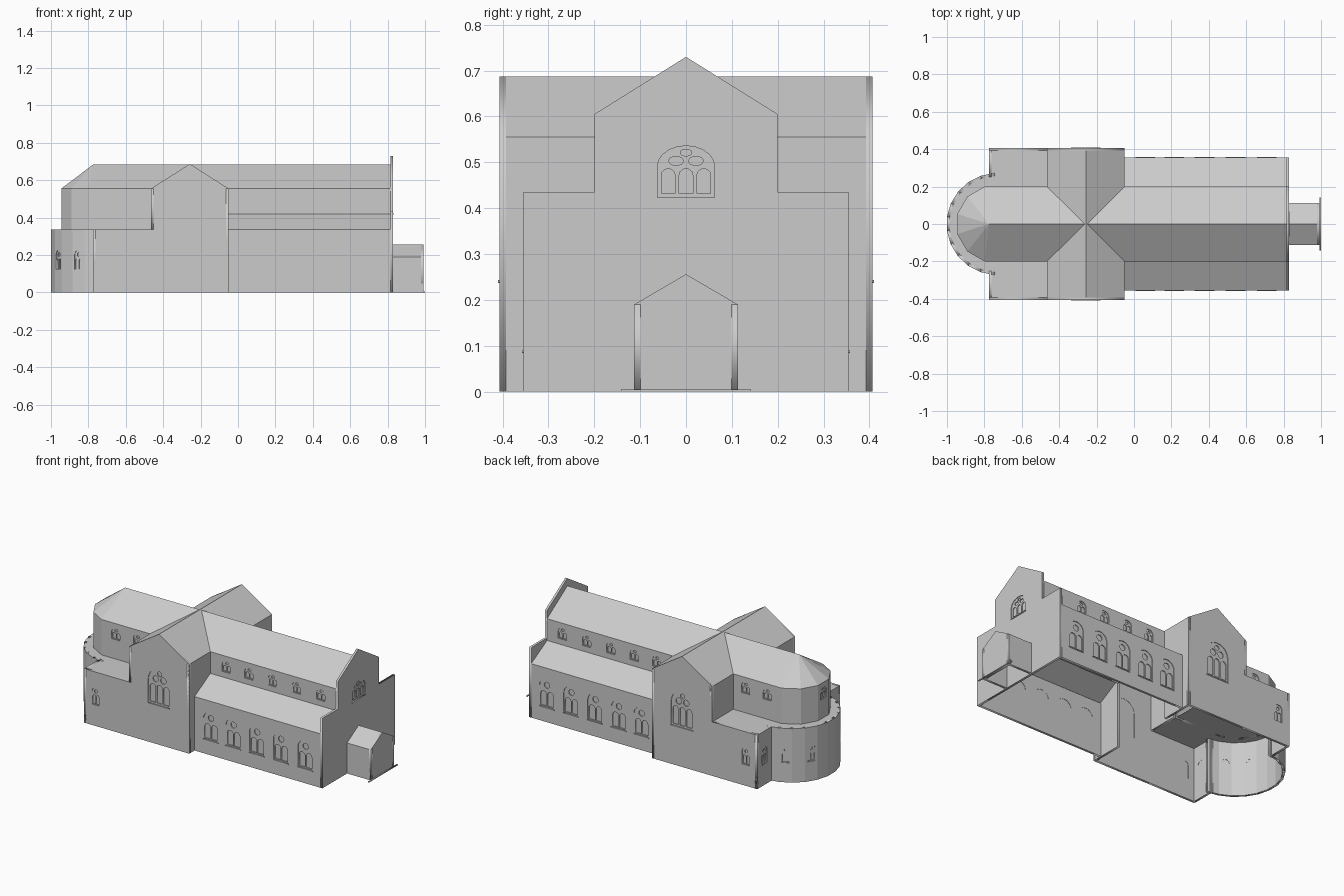
import bpy, bmesh
from math import pi, sin, cos, tan, radians
from mathutils import Matrix, Vector

if "Cube" in bpy.data.objects:
    bpy.data.objects.remove(bpy.data.objects["Cube"])

THICK = 0.014                      # wall thickness
NAVE, EAVE, RIDGE = 0.2, 0.555, 0.683
AISLE, SIDE, LOW = 0.355, 0.407, 0.335
WEST, T0, T1 = 0.815, -0.465, -0.05   # facade, transept sides


def emit(name, bm, mirror):
    me = bpy.data.meshes.new(name)
    bm.to_mesh(me)
    bm.free()
    ob = bpy.data.objects.new(name, me)
    bpy.context.collection.objects.link(ob)
    if mirror:
        m = ob.modifiers.new("mirror", 'MIRROR')
        m.use_axis = (False, True, False)
        m.use_mirror_merge = False
    return ob


def slab(bm, loops, z0, z1, M):
    """Flat filled outline with holes, extruded from z0 to z1, added to bm."""
    cu = bpy.data.curves.new("tmp", 'CURVE')
    cu.dimensions, cu.fill_mode, cu.extrude = '2D', 'BOTH', (z1 - z0) / 2
    for loop in loops:
        s = cu.splines.new('POLY')
        s.points.add(len(loop) - 1)
        for p, (u, v) in zip(s.points, loop):
            p.co = (u, v, 0, 1)
        s.use_cyclic_u = True
    ob = bpy.data.objects.new("tmp", cu)
    bpy.context.collection.objects.link(ob)
    deps = bpy.context.evaluated_depsgraph_get()
    me = bpy.data.meshes.new_from_object(ob.evaluated_get(deps))
    me.transform(M @ Matrix.Translation((0, 0, (z0 + z1) / 2)))
    bm.from_mesh(me)
    bpy.data.objects.remove(ob)
    bpy.data.curves.remove(cu)
    bpy.data.meshes.remove(me)


def rect(u0, u1, v0, v1):
    return [(u0, v0), (u1, v0), (u1, v1), (u0, v1)]


def arch(u, v, w, h, n=10):
    rise = min(0.48 * w, 0.4 * h)
    top = [(u + w / 2 * cos(pi * i / n), v + h - rise + rise * sin(pi * i / n)) for i in range(n + 1)]
    return [(u - w / 2, v), (u + w / 2, v)] + top


def oval(u, v, ru, rv, n=10):
    return [(u + ru * cos(2 * pi * i / n), v + rv * sin(2 * pi * i / n)) for i in range(n)]


def window(bm, M, u, v, w, h, lights):
    f = 0.07 * w
    lw = (w - f * (lights + 1)) / lights
    holes = [arch(u - w / 2 + f + lw / 2 + i * (lw + f), v + f, lw, 0.56 * h - f, 6) for i in range(lights)]
    if lights == 2:
        holes.append(oval(u, v + 0.78 * h, 0.19 * w, 0.11 * h))
    elif lights == 3:
        holes += [oval(u + s * 0.173 * w, v + 0.71 * h, 0.13 * w, 0.09 * h) for s in (-1, 1)]
        holes.append(oval(u, v + 0.87 * h, 0.1 * w, 0.067 * h))
    slab(bm, [arch(u, v, w, h)] + holes, -0.009, -0.004, M)      # tracery
    slab(bm, [arch(u, v, w, h)], -0.0125, -0.0105, M)            # glass
    if w > 0.07:                                                 # sill
        slab(bm, [rect(u - 0.53 * w, u + 0.53 * w, v - 0.006, v)], -0.004, 0.003, M)


def place(x, y, angle):
    """Upright wall plane: angle 0 faces -y, 90 faces +x."""
    return Matrix.Translation((x, y, 0)) @ Matrix.Rotation(radians(angle), 4, 'Z') @ Matrix.Rotation(pi / 2, 4, 'X')


def wall(name, panels, mirror=True):
    """panels: (placement, outline, list of windows)."""
    wb, gb = bmesh.new(), bmesh.new()
    for M, outline, wins in panels:
        slab(wb, [outline] + [arch(*w[:4]) for w in wins], -THICK, 0, M)
        for w in wins:
            window(gb, M, *w)
    emit(name, wb, mirror)
    if gb.verts:
        emit(name + "_windows", gb, mirror)
    else:
        gb.free()


def sheet(name, faces, mirror=True):
    bm = bmesh.new()
    for f in faces:
        bm.faces.new([bm.verts.new(p) for p in f])
    bmesh.ops.remove_doubles(bm, verts=bm.verts, dist=1e-5)
    for f in bm.faces:                       # roofs face up
        f.normal_update()
        if f.normal.z < -1e-4:
            f.normal_flip()
    emit(name, bm, mirror)


def ring(cx, apothem, pitch, angles, z):
    r = apothem / cos(radians(pitch / 2))
    return [(cx - r * cos(radians(a)), -r * sin(radians(a)), z) for a in angles]


BAYS = [0.06, 0.215, 0.377, 0.542, 0.71]

# nave aisles and clerestory
wall("aisle_wall", [(place(0, -AISLE, 0), rect(T1, WEST, 0, LOW), [(x, 0.09, 0.1, 0.175, 2) for x in BAYS])])
wall("clerestory_wall", [(place(0, -NAVE, 0), rect(T1, WEST, 0.4, EAVE), [(x, 0.455, 0.058, 0.07, 2) for x in BAYS])])
sheet("aisle_roof", [[(T1, -AISLE, LOW), (WEST, -AISLE, LOW), (WEST, -NAVE, 0.42), (T1, -NAVE, 0.42)]])

# gabled west facade with raised parapet
half = [(AISLE, 0), (AISLE, 0.435), (NAVE, 0.435), (NAVE, 0.605)]
wall("facade", [(place(WEST + THICK, 0, 90), half + [(0, 0.73)] + [(-u, v) for u, v in reversed(half)],
                 [(0, 0.423, 0.125, 0.113, 3)])], False)

# transept gables and side walls
mid = (T0 + T1) / 2
wall("transept_gable", [(place(0, -SIDE, 0), [(T0, 0), (T1, 0), (T1, EAVE), (mid, 0.687), (T0, EAVE)],
                         [(mid, 0.243, 0.15, 0.222, 3)])])
wall("transept_side", [(place(T1, 0, 90), rect(-SIDE, -NAVE, 0, EAVE), []),
                       (place(T0, 0, -90), rect(NAVE, SIDE, LOW, EAVE), [])])
sheet("transept_roof", [[(x, -SIDE, EAVE), (x, 0, EAVE), (mid, 0, 0.687), (mid, -SIDE, 0.687)] for x in (T0, T1)])

# choir: low side chapels and upper wall
wall("choir_low_wall", [(place(0, -SIDE, 0), rect(-0.775, T0, 0, LOW), [(-0.695, 0.13, 0.05, 0.105, 2)]),
                        (place(-0.775, 0, -90), rect(0.25, SIDE, 0, LOW), [(0.335, 0.13, 0.05, 0.105, 2)])])
wall("choir_upper_wall", [(place(0, -NAVE, 0), rect(-0.799, T0, LOW, EAVE),
                           [(x, 0.455, 0.058, 0.07, 2) for x in (-0.7, -0.55)])])

# rounded apse, lower and upper storey made of flat facets


def apse(name, cx, apothem, pitch, count, z0, z1, wins):
    hw = apothem * tan(radians(pitch / 2))
    panels = []
    for k in range(-count, count + 1):
        t = radians(k * pitch)
        M = place(cx - apothem * cos(t), apothem * sin(t), -90 - k * pitch)
        panels.append((M, rect(-hw, hw, z0, z1), wins.get(abs(k), [])))
    wall(name, panels, False)


low_win = [(0, 0.122, 0.046, 0.103, 2)]
apse("apse_low_wall", -0.73, 0.27, 15.75, 5, 0, LOW, {2: low_win, 4: low_win})
apse("apse_upper_wall", -0.745, NAVE, 30, 2, LOW, EAVE, {0: [(0, 0.455, 0.058, 0.07, 2)]})

# flat roof over chapels and lower apse
low = ring(-0.73, 0.27, 15.75, [15.75 * (k + 0.5) for k in range(6)], LOW)
sheet("low_flat_roof", [[(-0.775, -SIDE, LOW), (T0, -SIDE, LOW), (T0, 0, LOW), (-0.775, 0, LOW)],
                        [(-0.73, 0, LOW), (-1.0, 0, LOW)] + low])

# main ridge roof ending in a faceted hip over the apse
top = ring(-0.745, NAVE, 30, [75, 45, 15], EAVE) + [(-0.945, 0, EAVE)]
apex = (-0.775, 0, RIDGE)
sheet("main_roof", [[(WEST, -NAVE, EAVE), (WEST, 0, RIDGE), apex, top[0]]]
      + [[apex, a, b] for a, b in zip(top, top[1:])])

# entrance porch with step
P0, P1, PW = WEST + THICK, 0.993, 0.113
wall("porch_walls", [(place(0, -PW, 0), rect(P0, P1, 0, 0.19), [])])
wall("porch_gable", [(place(P1, 0, 90), [(-PW, 0), (PW, 0), (PW, 0.19), (0, 0.256), (-PW, 0.19)], [])], False)
sheet("porch_roof", [[(P0, -PW, 0.19), (P1, -PW, 0.19), (P1, 0, 0.256), (P0, 0, 0.256)]])
step = bmesh.new()
slab(step, [rect(-0.142, 0.142, 0, 0.005)], -0.008, 0.0, place(1.0, 0, 90))
emit("porch_step", step, False)
